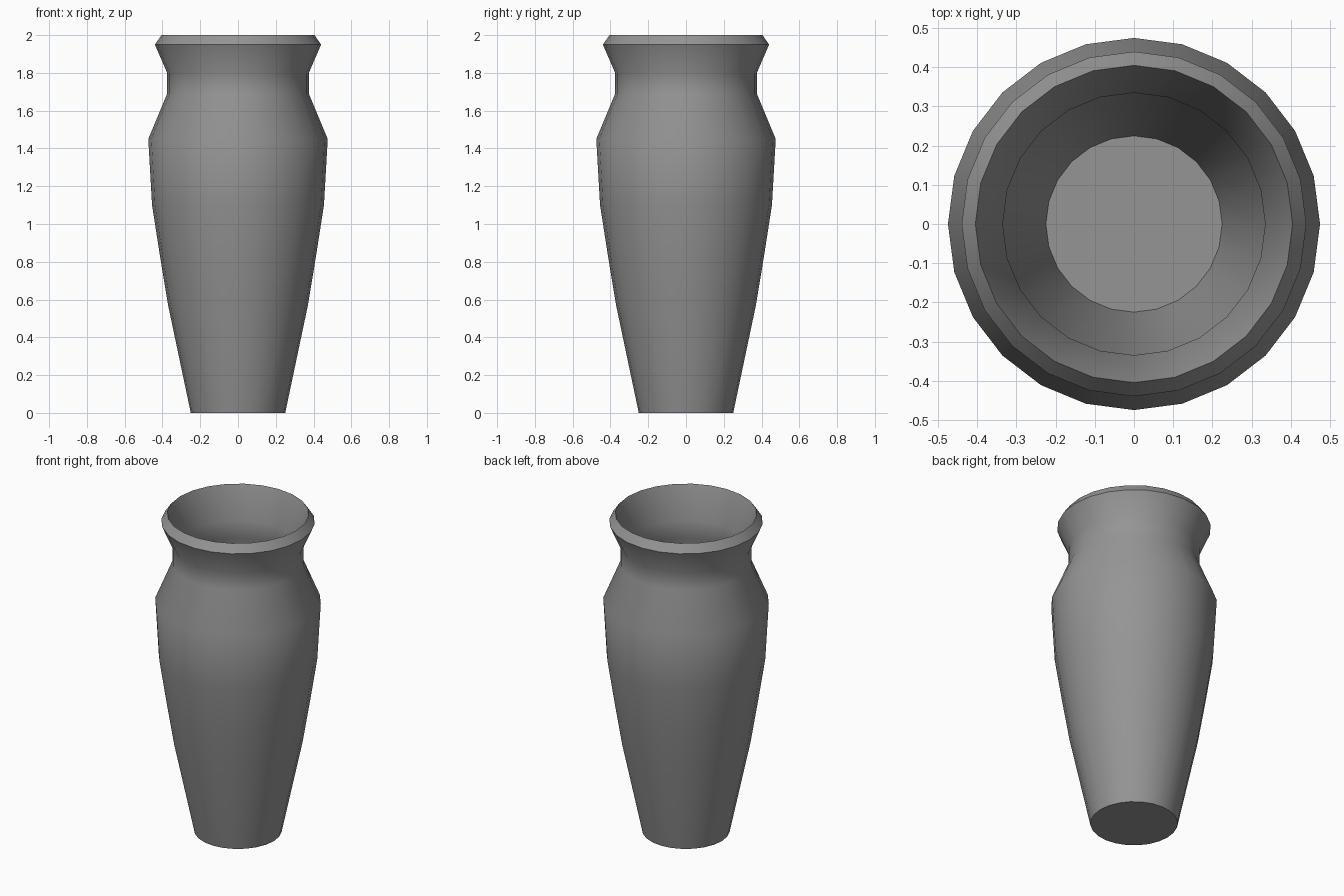
import bpy
import bmesh
from math import radians, sin, cos

cube = bpy.data.objects.get("Cube")
if cube:
    bpy.data.objects.remove(cube, do_unlink=True)

SIDES = 24
WALL = 0.04

# Outer silhouette as (radius, height), from foot to neck
body = [(0.25, 0.0), (0.37, 0.57), (0.413, 0.83), (0.455, 1.10),
        (0.475, 1.45), (0.375, 1.69), (0.375, 1.80)]
rim = [(0.44, 1.95), (0.405, 2.0)]

# The inner wall follows the body at constant thickness, down to a raised floor
inner = [(r - WALL, z) for r, z in reversed(body[1:])]
floor = [(0.225, WALL)]
profile = body + rim + inner + floor


def lathe(name, points, sides):
    """Revolve an open profile about z and cap both ends."""
    bm = bmesh.new()
    angles = [radians(360 * i / sides) for i in range(sides)]
    rings = [[bm.verts.new((r * cos(a), r * sin(a), z)) for a in angles]
             for r, z in points]
    for low, high in zip(rings, rings[1:]):
        for i in range(sides):
            j = (i + 1) % sides
            bm.faces.new((low[i], low[j], high[j], high[i]))
    bm.faces.new(reversed(rings[0]))
    bm.faces.new(rings[-1])
    mesh = bpy.data.meshes.new(name)
    bm.to_mesh(mesh)
    bm.free()
    obj = bpy.data.objects.new(name, mesh)
    bpy.context.collection.objects.link(obj)
    return obj


# Clay material
clay = bpy.data.materials.new("grey_clay")
clay.use_nodes = True
grey = (0.3, 0.3, 0.3, 1.0)
clay.diffuse_color = grey
clay.node_tree.nodes["Principled BSDF"].inputs["Base Color"].default_value = grey

# Vase, smooth body with crisp foot and rim edges
vase = lathe("vase", profile, SIDES)
vase.data.materials.append(clay)
bpy.ops.object.select_all(action="DESELECT")
vase.select_set(True)
bpy.context.view_layer.objects.active = vase
bpy.ops.object.shade_smooth_by_angle(angle=radians(30))
